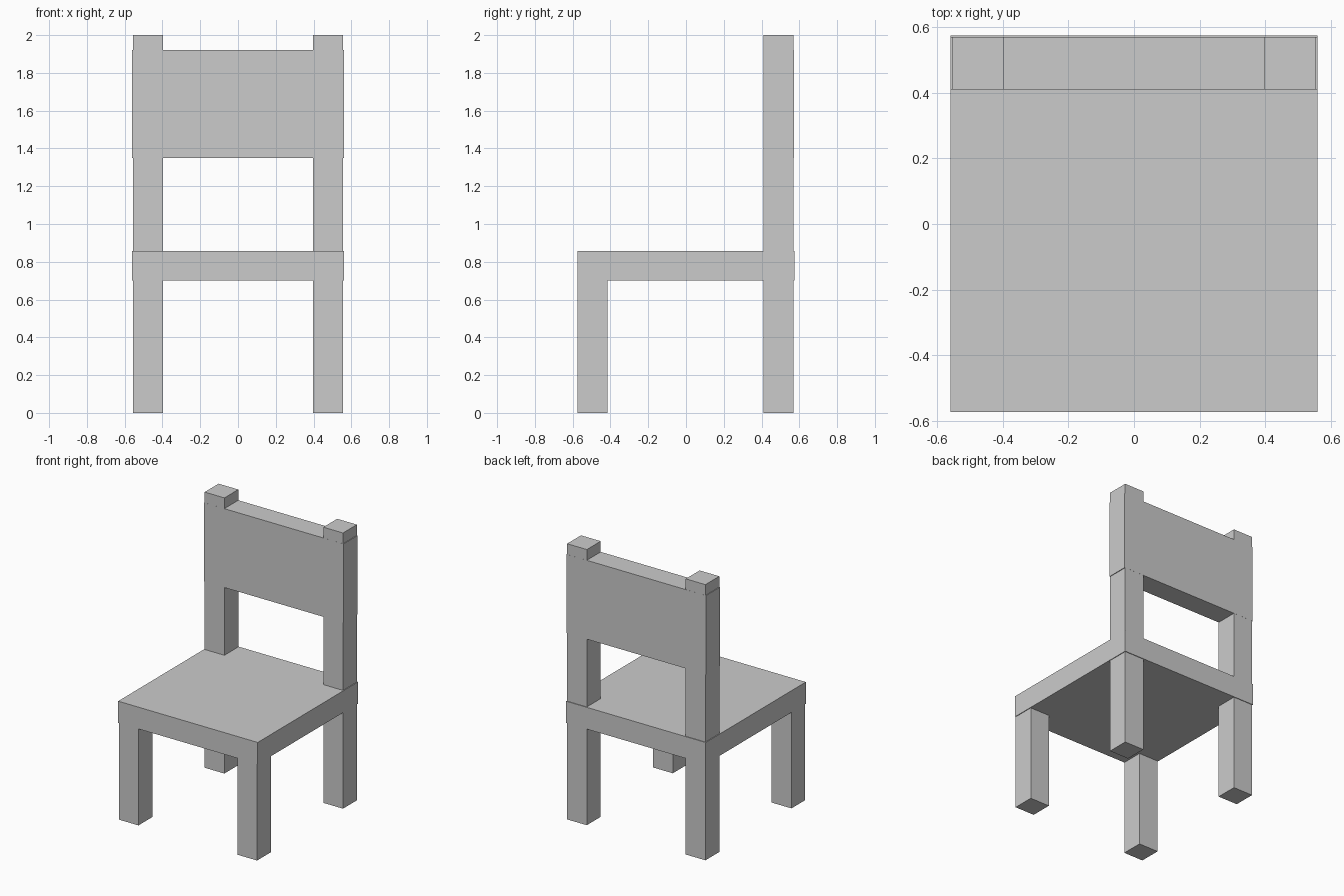
import bpy

if "Cube" in bpy.data.objects:
    bpy.data.objects.remove(bpy.data.objects["Cube"])


def box(name, x, y, z):
    """Add a box spanning the given (min, max) ranges."""
    spans = (x, y, z)
    bpy.ops.mesh.primitive_cube_add(size=1, location=[(a + b) / 2 for a, b in spans])
    ob = bpy.context.object
    ob.name = ob.data.name = name
    ob.scale = [b - a for a, b in spans]
    bpy.ops.object.transform_apply(location=False, rotation=False, scale=True)
    return ob


# Seat slab
box("seat", (-0.56, 0.56), (-0.574, 0.575), (0.70, 0.858))

# Front legs under the seat, full-height rear posts
for side, x in (("left", (-0.555, -0.397)), ("right", (0.397, 0.555))):
    box(f"front_leg_{side}", x, (-0.574, -0.416), (0, 0.70))
    box(f"rear_post_{side}", x, (0.411, 0.57), (0, 2.0))

# Backrest panel, flush with the posts front and back
box("backrest", (-0.56, 0.56), (0.4105, 0.5705), (1.35, 1.922))
